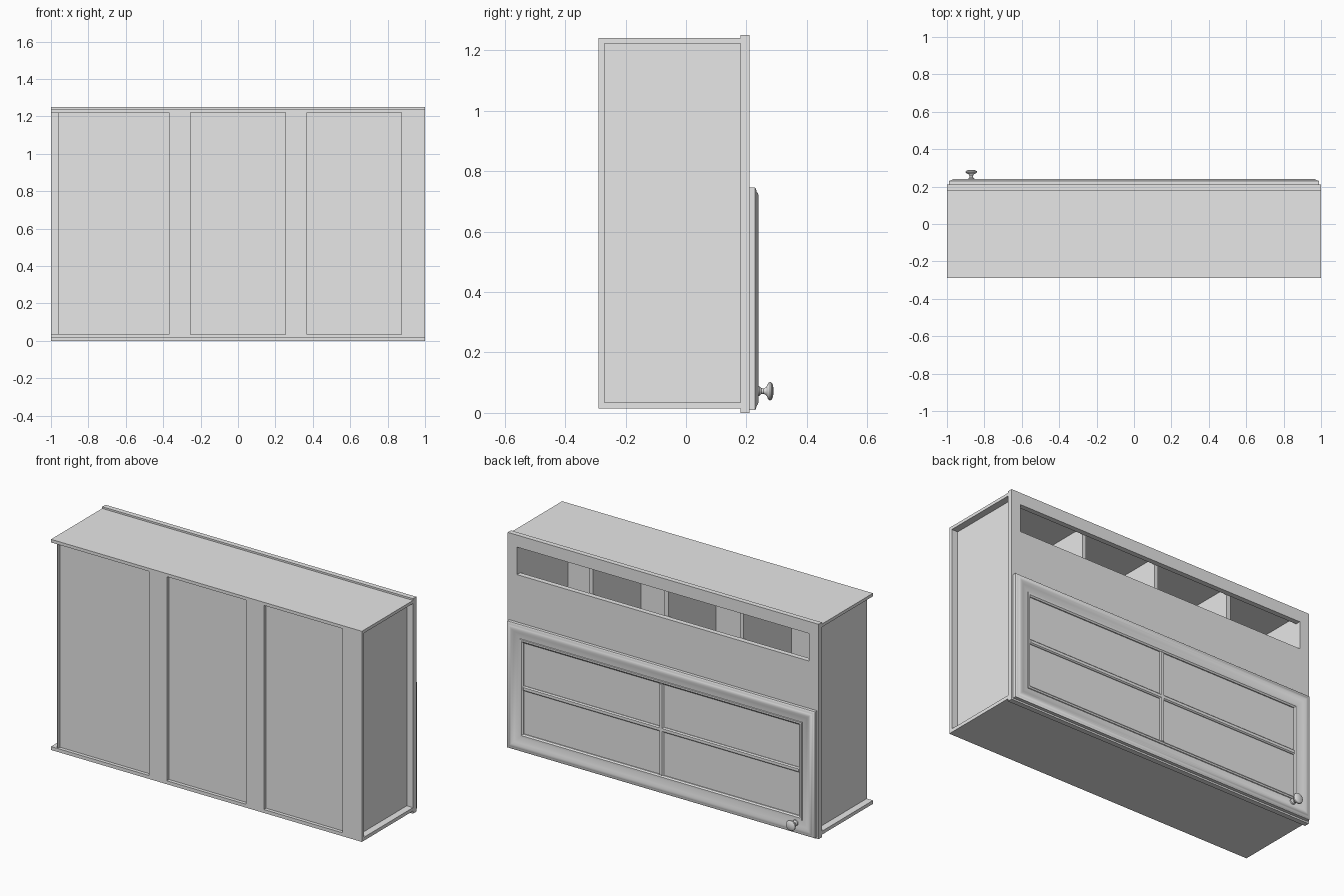
import bpy, bmesh, math
from mathutils import Matrix

cube = bpy.data.objects.get("Cube")
if cube:
    bpy.data.objects.remove(cube, do_unlink=True)

paint = bpy.data.materials.new("light grey paint")
paint.use_nodes = True
GREY = (0.8, 0.8, 0.8, 1)
paint.diffuse_color = GREY
for node in paint.node_tree.nodes:
    if node.type == 'BSDF_PRINCIPLED':
        node.inputs["Base Color"].default_value = GREY


def finish(name, bm, smooth=False):
    bmesh.ops.recalc_face_normals(bm, faces=bm.faces[:])
    mesh = bpy.data.meshes.new(name)
    bm.to_mesh(mesh)
    bm.free()
    mesh.materials.append(paint)
    obj = bpy.data.objects.new(name, mesh)
    bpy.context.collection.objects.link(obj)
    if smooth:
        bpy.ops.object.select_all(action='DESELECT')
        obj.select_set(True)
        bpy.context.view_layer.objects.active = obj
        bpy.ops.object.shade_smooth_by_angle(angle=math.radians(35))
    return obj


def board(name, x, y, z):
    """Box given by its (min, max) along each axis."""
    bm = bmesh.new()
    size = [b - a for a, b in (x, y, z)]
    mid = [(a + b) / 2 for a, b in (x, y, z)]
    bmesh.ops.create_cube(bm, size=1, matrix=Matrix.Translation(mid) @ Matrix.Diagonal((*size, 1)))
    return finish(name, bm)


def loft(name, rects, closed=False, smooth=False):
    """Bridge upright rectangles (x0, x1, z0, z1, y), capped or closed into a ring."""
    bm = bmesh.new()
    loops = [[bm.verts.new(p) for p in ((a, y, c), (b, y, c), (b, y, d), (a, y, d))]
             for a, b, c, d, y in rects]
    pairs = list(zip(loops, loops[1:]))
    if closed:
        pairs.append((loops[-1], loops[0]))
    else:
        bm.faces.new(loops[0])
        bm.faces.new(loops[-1])
    for p, q in pairs:
        for i in range(4):
            j = (i + 1) % 4
            bm.faces.new((p[i], p[j], q[j], q[i]))
    return finish(name, bm, smooth)


BACK, INNER, FRAME, FACE = -0.29, -0.27, 0.18, 0.21
LOW, HIGH = 0.035, 1.222

# Carcass
board("top_board", (-1, 1), (BACK, FRAME), (HIGH, 1.24))
board("bottom_board", (-1, 1), (BACK, FRAME), (0.015, LOW))
board("left_side", (0.94, 0.96), (INNER, FRAME), (LOW, HIGH))
board("right_side", (-0.96, -0.94), (INNER, FRAME), (LOW, HIGH))
board("right_side_lip", (-0.96, -0.957), (BACK, INNER), (LOW, HIGH))
board("back_panel", (-0.96, 0.96), (INNER, INNER + 0.01), (LOW, HIGH))

# Back stiles
for name, x in (("right", (-0.37, -0.255)), ("middle", (0.255, 0.37)), ("left", (0.875, 1))):
    board(name + "_back_stile", x, (BACK, INNER), (LOW, HIGH))

# Open compartments above the door
board("inner_shelf", (-0.94, 0.94), (INNER, FRAME), (0.74, 0.76))
for i in range(3):
    x = (i - 1) * 0.485
    board(f"divider_{i + 1}", (x - 0.012, x + 0.012), (INNER, FRAME), (0.76, HIGH))

# Face frame with one long opening
outer, hole = (-1, 1, 0, 1.25), (-0.94, 0.94, 1.02, 1.18)
loft("face_frame", [(*outer, FRAME), (*outer, FACE), (*hole, FACE), (*hole, FRAME)], closed=True)

# Door: moulded rim lofted inward to the flat pane; pairs are inset and y
moulding = [(0, 0.21), (0, 0.229), (0.004, 0.232), (0.012, 0.233), (0.018, 0.238),
            (0.026, 0.24), (0.034, 0.239), (0.048, 0.234), (0.064, 0.230), (0.082, 0.228),
            (0.084, 0.232), (0.094, 0.232), (0.102, 0.226), (0.102, 0.22)]
loft("door", [(-0.99 + d, 0.99 - d, 0.01 + d, 0.745 - d, y) for d, y in moulding], smooth=True)


# Glazing bars, with chamfered edges
def glazing_bar(name, x, z):
    c = 0.006
    loft(name, [(*x, *z, 0.219), (*x, *z, 0.224),
                (x[0] + c, x[1] - c, z[0] + c, z[1] - c, 0.23)])


glazing_bar("upright_bar", (-0.014, 0.014), (0.108, 0.647))
glazing_bar("cross_bar", (-0.892, 0.892), (0.364, 0.392))

# Knob: turned profile of radius and y
profile = [(0, 0.236), (0.017, 0.236), (0.016, 0.243), (0.010, 0.249), (0.009, 0.257),
           (0.014, 0.266), (0.027, 0.272), (0.031, 0.278), (0.029, 0.283), (0.02, 0.288), (0, 0.29)]
bm = bmesh.new()
points = [bm.verts.new((r, y, 0)) for r, y in profile]
edges = [bm.edges.new(e) for e in zip(points, points[1:])]
bmesh.ops.spin(bm, geom=points + edges, cent=(0, 0, 0), axis=(0, 1, 0),
               angle=math.tau, steps=24, use_merge=True)
bmesh.ops.remove_doubles(bm, verts=bm.verts[:], dist=0.0001)
bmesh.ops.translate(bm, verts=bm.verts[:], vec=(-0.87, 0, 0.072))
finish("knob", bm, smooth=True)
